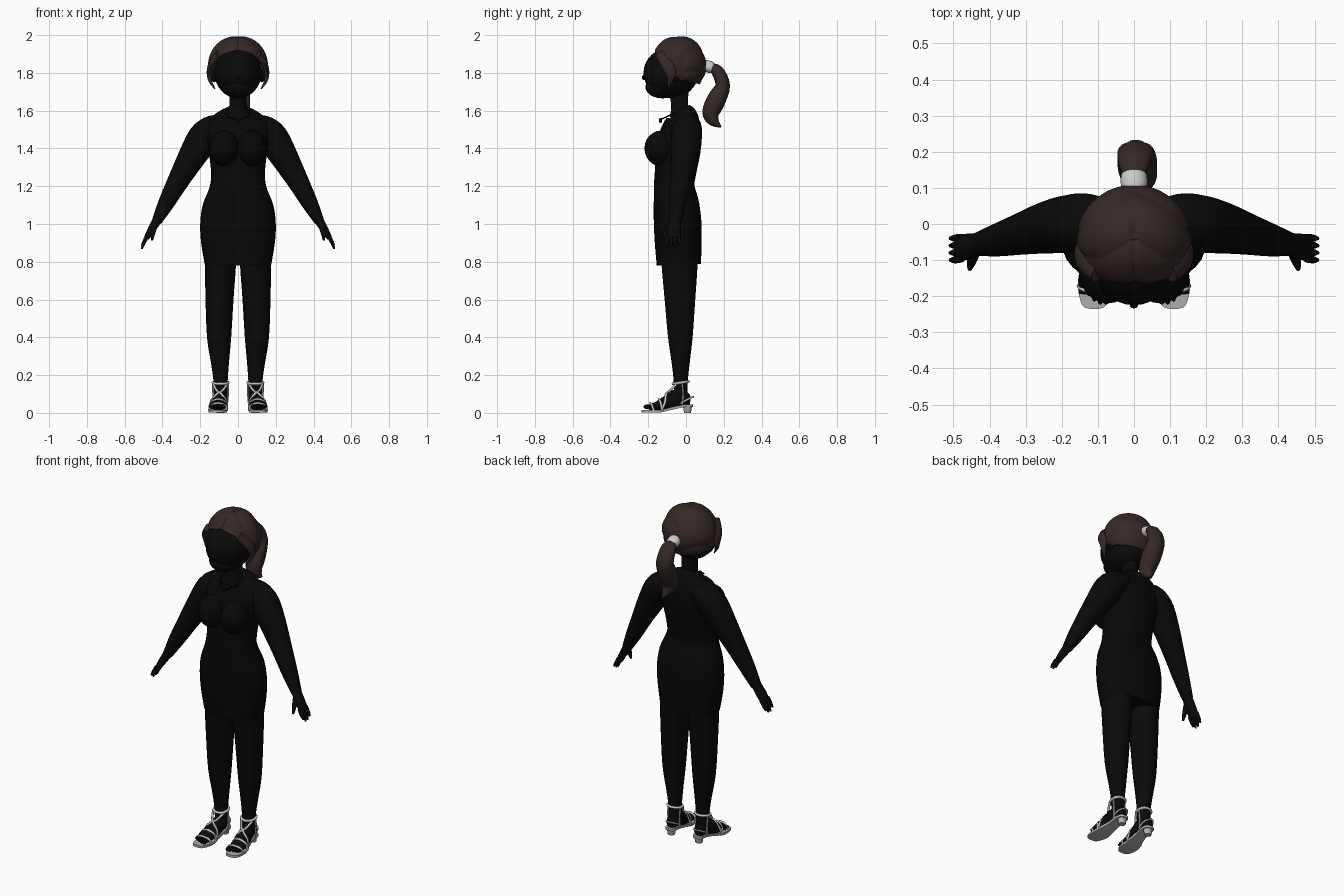
import bpy, bmesh, math
from mathutils import Vector

if "Cube" in bpy.data.objects:
    bpy.data.objects.remove(bpy.data.objects["Cube"])


def material(name, col):
    m = bpy.data.materials.new(name)
    m.diffuse_color = (*col, 1)
    m.use_nodes = True
    m.node_tree.nodes["Principled BSDF"].inputs["Base Color"].default_value = m.diffuse_color
    return m


SKIN = material("black_skin", (0.003, 0.003, 0.003))
DRESS = material("black_fabric", (0.0025, 0.0025, 0.0025))
HAIR = material("dark_brown_hair", (0.035, 0.022, 0.020))
WHITE = material("pale_grey", (0.60, 0.60, 0.60))
SOLE = material("sole_grey", (0.42, 0.42, 0.42))


def finish(bm, name, mat, angle=50):
    bmesh.ops.recalc_face_normals(bm, faces=bm.faces)
    me = bpy.data.meshes.new(name)
    bm.to_mesh(me)
    bm.free()
    me.materials.append(mat)
    ob = bpy.data.objects.new(name, me)
    bpy.context.collection.objects.link(ob)
    bpy.ops.object.select_all(action='DESELECT')
    ob.select_set(True)
    bpy.context.view_layer.objects.active = ob
    bpy.ops.object.shade_smooth_by_angle(angle=math.radians(angle))
    return ob


def smooth_path(pts, steps):
    """Catmull-Rom resampling of points of any dimension."""
    out, n = [], len(pts)
    for i in range(n - 1):
        a, b, c, d = (pts[max(0, min(n - 1, i + k))] for k in (-1, 0, 1, 2))
        for k in range(steps):
            t = k / steps
            out.append([0.5 * (2 * q + (r - p) * t + (2 * p - 5 * q + 4 * r - s) * t * t
                               + (3 * q - p - 3 * r + s) * t ** 3)
                        for p, q, r, s in zip(a, b, c, d)])
    return out + [list(pts[-1])]


def tube(name, pts, mat, hint, n=16, steps=3, power=2.0, groove=0):
    """Loft of ellipses; each point is x, y, z, radius along hint, other radius."""
    path = smooth_path(pts, steps)
    bm, rings = bmesh.new(), []
    for i, p in enumerate(path):
        t = Vector(path[min(i + 1, len(path) - 1)][:3]) - Vector(path[max(i - 1, 0)][:3])
        v = t.cross(Vector(hint)).normalized()
        u = v.cross(t).normalized()
        ring = []
        for k in range(n):
            a = 2 * math.pi * k / n
            c, s = math.cos(a), math.sin(a)
            c = math.copysign(abs(c) ** (2 / power), c)
            s = math.copysign(abs(s) ** (2 / power), s)
            g = 1 - groove * (k % 4 == 0)
            ring.append(bm.verts.new(Vector(p[:3]) + g * (u * c * p[3] + v * s * p[4])))
        rings.append(ring)
    for r, q in zip(rings, rings[1:]):
        for k in range(n):
            bm.faces.new((r[k], r[(k + 1) % n], q[(k + 1) % n], q[k]))
    bm.faces.new(rings[0])
    bm.faces.new(rings[-1])
    return finish(bm, name, mat)


def ball(name, loc, rad, mat, seg=24):
    bm = bmesh.new()
    bmesh.ops.create_uvsphere(bm, u_segments=seg, v_segments=seg // 2, radius=1)
    for v in bm.verts:
        v.co = Vector([l + r * c for l, r, c in zip(loc, rad, v.co)])
    return finish(bm, name, mat)


def cord(name, pts, r, mat, closed=False):
    cu = bpy.data.curves.new(name, 'CURVE')
    cu.dimensions, cu.bevel_depth, cu.bevel_resolution = '3D', r, 1
    sp = cu.splines.new('POLY')
    path = pts if closed else smooth_path(pts, 5)
    sp.points.add(len(path) - 1)
    for q, p in zip(sp.points, path):
        q.co = (*p, 1)
    sp.use_cyclic_u = closed
    cu.materials.append(mat)
    bpy.context.collection.objects.link(bpy.data.objects.new(name, cu))


# Dress body and neck: height, half width, front y, back y
def trunk(name, rows, mat, power):
    tube(name, [(0, (f + b) / 2, z, w, (b - f) / 2) for z, w, f, b in rows],
         mat, (1, 0, 0), 32, 4, power)


trunk("dress", [(.785, .176, -.155, .08), (.9, .195, -.165, .082), (1.0, .2, -.17, .082),
                (1.1, .187, -.172, .07), (1.2, .149, -.17, .045), (1.28, .143, -.165, .055),
                (1.38, .155, -.16, .075), (1.47, .172, -.14, .085), (1.53, .165, -.115, .08),
                (1.57, .135, -.09, .062), (1.605, .06, -.085, .025)], DRESS, 2.3)
trunk("neck", [(1.57, .06, -.085, .025), (1.62, .045, -.08, .01), (1.72, .045, -.085, .015)], SKIN, 2)

# Head with jaw and nose
ball("head", (0, -.08, 1.80), (.124, .145, .135), SKIN, 32)
ball("jaw", (0, -.125, 1.725), (.085, .09, .06), SKIN)
ball("nose", (0, -.222, 1.775), (.012, .012, .014), SKIN, 12)

# Hair cap: loft from crown to hairline, with clumped ridges
RIM = [(0, 1.925), (35, 1.90), (60, 1.845), (80, 1.77), (120, 1.75), (180, 1.74)]


def rim_height(deg):
    for (a, za), (b, zb) in zip(RIM, RIM[1:]):
        if deg <= b:
            return za + (zb - za) * (deg - a) / (b - a)
    return RIM[-1][1]


bm, cols = bmesh.new(), []
crown = bm.verts.new((0, -.04, 1.993))
NP, NT = 72, 36
for i in range(NP):
    phi = 2 * math.pi * i / NP
    deg = math.degrees(phi)
    tmax = math.acos((rim_height(min(deg, 360 - deg)) - 1.84) / .155)
    col = []
    for j in range(1, NT + 1):
        t = tmax * j / NT
        d = Vector((math.sin(t) * math.sin(phi), -math.sin(t) * math.cos(phi), math.cos(t)))
        roll = math.atan2(d.y, d.z + .35) + .55 * abs(d.x)
        part = .012 * math.exp(-(d.x / .05) ** 2) * (d.y < .3)
        f = .97 + .055 * abs(math.sin(roll * 3.6)) ** .6 - part * 3
        col.append(bm.verts.new((.155 * f * d.x, -.04 + .145 * f * d.y, 1.84 + .155 * f * d.z)))
    cols.append(col)
for i in range(NP):
    a, b = cols[i], cols[(i + 1) % NP]
    bm.faces.new((crown, a[0], b[0]))
    for j in range(NT - 1):
        bm.faces.new((a[j], a[j + 1], b[j + 1], b[j]))
cap = finish(bm, "hair_cap", HAIR, 40)
mod = cap.modifiers.new("thickness", 'SOLIDIFY')
mod.thickness, mod.offset = .015, -1

# Ponytail and its tie
tube("ponytail", [(0, .12, 1.83, .025, .02), (0, .165, 1.81, .045, .033), (.005, .194, 1.735, .052, .039),
                  (.01, .162, 1.66, .056, .05), (.015, .132, 1.59, .048, .046),
                  (.022, .147, 1.545, .032, .03), (.03, .185, 1.513, .004, .004)],
     HAIR, (1, 0, 0), 24, 4, 2, .06)
tube("hair_tie", [(0, .095, 1.838, .028, .024), (0, .105, 1.838, .036, .031),
                  (0, .135, 1.828, .036, .031), (0, .145, 1.825, .028, .024)], WHITE, (1, 0, 0))

# Necklace
cord("necklace", [(.062 * math.sin(a), -.055 - .075 * math.cos(a), 1.59 - .035 * math.cos(a))
                  for a in [math.tau * k / 28 for k in range(28)]], .004, DRESS, True)
ball("pendant", (0, -.135, 1.548), (.012, .008, .014), DRESS, 12)

for s, side in ((1, "left_"), (-1, "right_")):
    def limb(name, pts, mat, hint, *args):
        tube(side + name, [(s * p[0], *p[1:]) for p in pts], mat, hint, *args)

    def strap(name, pts, r=.0065):
        cord(side + name, [(s * p[0], *p[1:]) for p in pts], r, WHITE)

    ball(side + "bust", (s * .073, -.13, 1.40), (.08, .09, .095), DRESS)

    # Hair lock framing the face, and ear
    limb("hair_lock", [(.10, -.135, 1.90, .03, .02), (.138, -.10, 1.85, .035, .018),
                       (.153, -.08, 1.80, .028, .013), (.146, -.085, 1.755, .014, .009),
                       (.122, -.095, 1.715, .003, .003)], HAIR, (0, 1, 0), 12)
    ball(side + "ear", (s * .125, -.055, 1.785), (.02, .025, .035), SKIN, 12)

    # Arm, palm, fingers and thumb
    limb("arm", [(.09, .005, 1.535, .07, .05), (.135, .005, 1.505, .08, .073), (.185, .0, 1.452, .08, .084),
                 (.25, -.012, 1.345, .07, .072), (.31, -.027, 1.24, .058, .058),
                 (.38, -.045, 1.11, .045, .043), (.43, -.055, 1.015, .033, .027)], SKIN, (0, 1, 0), 20)
    limb("palm", [(.425, -.055, 1.025, .03, .025), (.455, -.062, .975, .036, .021),
                  (.485, -.066, .925, .036, .014)], SKIN, (0, 1, 0), 12)
    for k, tip in enumerate((.885, .87, .868, .885)):
        y = -.037 - .02 * k
        limb("finger", [(.478, y, .94, .01, .011), (.497, y - .002, .905, .01, .01),
                        (.509, y - .003, tip, .005, .005)], SKIN, (0, 1, 0), 8)
    limb("thumb", [(.44, -.08, .99, .014, .015), (.45, -.105, .955, .013, .013),
                   (.455, -.125, .915, .006, .006)], SKIN, (0, 1, 0), 8)

    # Leg, foot and toes
    limb("leg", [(.092, -.035, .86, .082, .095), (.093, -.034, .78, .082, .095), (.098, -.032, .6, .074, .081),
                 (.1, -.03, .4, .064, .065), (.095, -.028, .26, .047, .047),
                 (.092, -.028, .16, .037, .037), (.092, -.028, .06, .036, .036)], SKIN, (1, 0, 0), 20)
    limb("foot", [(.092, .022, .062, .018, .02), (.092, .008, .065, .031, .035),
                  (.094, -.04, .08, .036, .048), (.1, -.09, .056, .042, .043), (.107, -.15, .038, .046, .025),
                  (.11, -.195, .03, .042, .014)], SKIN, (1, 0, 0))
    for k in range(5):
        r = .013 - .0012 * k
        ball(side + "toe", (s * (.077 + .0165 * k), -.205 + .004 * k * (k - 1), .032), (r * .75, .02, r), SKIN, 10)

    # Sandal sole: wedge outline, flat at the front and rising to the heel
    bm, rows = bmesh.new(), []
    for y, cx, w in smooth_path([(-.235, .11, .012), (-.225, .11, .033), (-.18, .107, .048), (-.13, .105, .046),
                                 (-.06, .096, .033), (0, .092, .033), (.028, .092, .026), (.037, .092, .01)], 3):
        lift = .03 * max(0, min(1, (y + .14) / .13))
        rows.append([bm.verts.new((s * (cx + e * w), y, lift + h))
                     for e, h in ((-1, .001), (1, .001), (1, .015), (-1, .015))])
    for a, b in zip(rows, rows[1:]):
        for k in range(4):
            bm.faces.new((a[k], a[(k + 1) % 4], b[(k + 1) % 4], b[k]))
    bm.faces.new(rows[0])
    bm.faces.new(rows[-1])
    finish(bm, side + "sandal_sole", SOLE, 30)
    limb("sandal_heel", [(.092, .008, 0, .021, .018), (.092, .008, .035, .026, .024)], SOLE, (1, 0, 0), 12, 1)

    # Sandal straps: ankle loop, crossed instep straps, toe straps, heel strap
    cord(side + "ankle_strap", [(s * .092 + .041 * math.cos(a), -.028 + .041 * math.sin(a),
                                 .16 + .006 * math.sin(a)) for a in [math.tau * k / 20 for k in range(20)]],
         .0075, WHITE, True)
    for e in (-1, 1):
        strap("cross_strap", [(.094 + e * .036, -.05, .152), (.097 + e * .015, -.085, .118),
                              (.1 - e * .012, -.105, .1), (.102 - e * .04, -.11, .06),
                              (.104 - e * .045, -.13, .012)])
        strap("side_strap", [(.092 + e * .04, -.02, .155), (.092 + e * .039, -.015, .1),
                             (.092 + e * .034, -.02, .04)], .005)
    for y, top in ((-.135, .073), (-.18, .052)):
        strap("toe_strap", [(.059, y + .01, .012), (.068, y, top * .75), (.105, y - .008, top),
                            (.143, y, top * .75), (.153, y + .01, .012)])
    strap("heel_strap", [(.058, -.03, .05), (.064, .015, .075), (.092, .039, .085),
                         (.12, .015, .075), (.126, -.03, .05)], .005)
